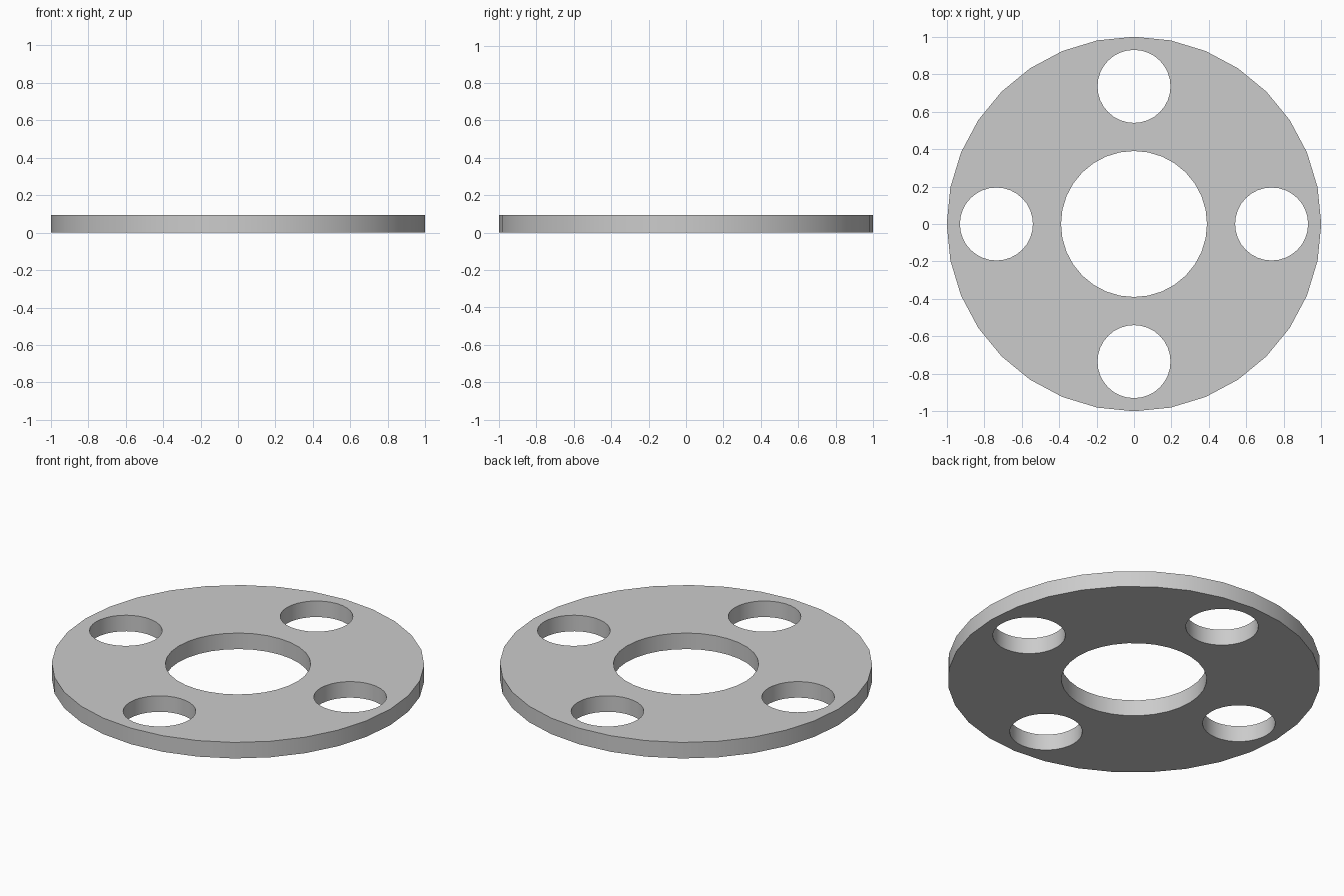
import bpy, bmesh
from math import pi, cos, sin
from mathutils import Matrix, Vector

if "Cube" in bpy.data.objects:
    bpy.data.objects.remove(bpy.data.objects["Cube"])

THICKNESS = 0.095
SIDES = 32
BOLT_CIRCLE = 0.735

bm = bmesh.new()


def ring(radius, x=0.0, y=0.0):
    bmesh.ops.create_circle(bm, segments=SIDES, radius=radius,
                            matrix=Matrix.Translation((x, y, 0)))


# Flat outline: rim, centre bore and four bolt holes
ring(1.0)
ring(0.39)
for i in range(4):
    a = i * pi / 2
    ring(0.195, BOLT_CIRCLE * cos(a), BOLT_CIRCLE * sin(a))
bmesh.ops.triangle_fill(bm, edges=bm.edges[:], use_beauty=True,
                        use_dissolve=False, normal=(0, 0, 1))

# Thicken the outline into a plate
ext = bmesh.ops.extrude_face_region(bm, geom=bm.faces[:], use_keep_orig=True)
top = [v for v in ext["geom"] if isinstance(v, bmesh.types.BMVert)]
bmesh.ops.translate(bm, verts=top, vec=Vector((0, 0, THICKNESS)))
bmesh.ops.recalc_face_normals(bm, faces=bm.faces[:])

mesh = bpy.data.meshes.new("flange_plate")
bm.to_mesh(mesh)
bm.free()
plate = bpy.data.objects.new("flange_plate", mesh)
bpy.context.collection.objects.link(plate)

# Smooth round walls, sharp edges
bpy.context.view_layer.objects.active = plate
plate.select_set(True)
bpy.ops.object.shade_smooth_by_angle(angle=pi / 6)
